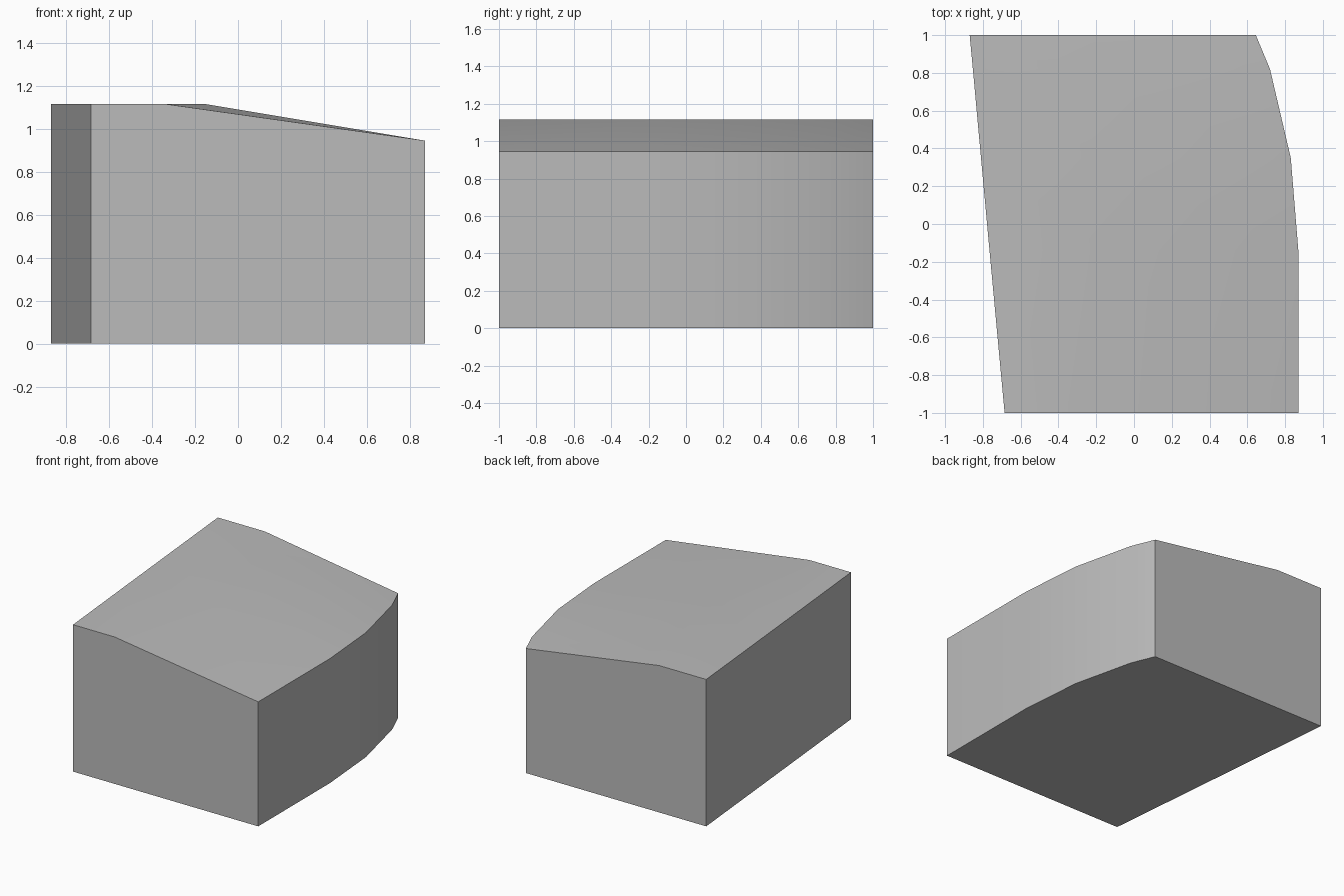
import bpy, bmesh, math

cube = bpy.data.objects.get("Cube")
if cube:
    bpy.data.objects.remove(cube, do_unlink=True)

TOP, EAVE = 1.115, 0.945

# Cross-sections from front to back: y, straight wall x, ridge x, curved wall x
sections = [
    (-1.0, -0.685, -0.335, 0.87),
    (-0.14, -0.765, -0.15, 0.87),
    (0.35, -0.81, -0.18, 0.83),
    (0.82, -0.853, -0.375, 0.72),
    (1.0, -0.87, -0.475, 0.645),
]

grey = bpy.data.materials.new("light grey")
grey.use_nodes = True
colour = (0.5, 0.5, 0.5, 1)
grey.diffuse_color = colour
grey.node_tree.nodes["Principled BSDF"].inputs["Base Color"].default_value = colour

# Loft the sections into one closed block
bm = bmesh.new()
rings = []
for y, left, ridge, right in sections:
    outline = [(left, 0), (right, 0), (right, EAVE), (ridge, TOP), (left, TOP)]
    rings.append([bm.verts.new((x, y, z)) for x, z in outline])
for a, b in zip(rings, rings[1:]):
    for i in range(len(a)):
        j = (i + 1) % len(a)
        bm.faces.new((a[i], a[j], b[j], b[i]))
bm.faces.new(rings[0])
bm.faces.new(rings[-1])
bmesh.ops.recalc_face_normals(bm, faces=bm.faces)

mesh = bpy.data.meshes.new("sloped_roof_block")
bm.to_mesh(mesh)
bm.free()
mesh.materials.append(grey)
block = bpy.data.objects.new("sloped_roof_block", mesh)
bpy.context.collection.objects.link(block)

# Smooth the bowed wall and the roof, keep the outer edges crisp
bpy.ops.object.select_all(action="DESELECT")
block.select_set(True)
bpy.context.view_layer.objects.active = block
bpy.ops.object.shade_smooth_by_angle(angle=math.radians(30))
